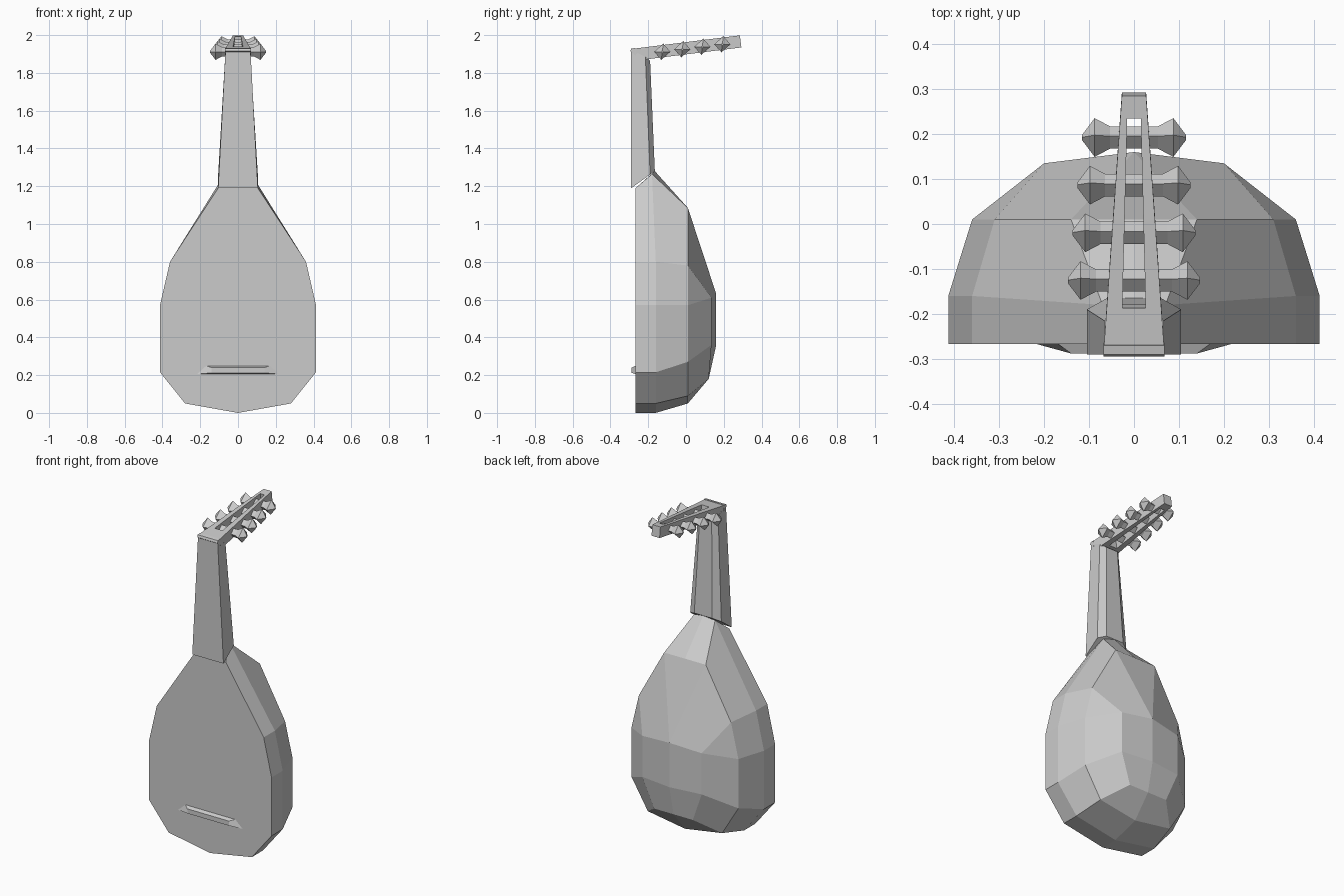
import bpy, bmesh
from mathutils import Vector

cube = bpy.data.objects.get("Cube")
if cube:
    bpy.data.objects.remove(cube, do_unlink=True)

grey = bpy.data.materials.new("plain_grey")
grey.use_nodes = True
grey.diffuse_color = (0.6, 0.6, 0.6, 1)
grey.node_tree.nodes["Principled BSDF"].inputs["Base Color"].default_value = (0.6, 0.6, 0.6, 1)


def finish(name, bm, mirror=False):
    """Weld, orient and link a mesh, optionally mirrored over x."""
    bmesh.ops.remove_doubles(bm, verts=bm.verts, dist=0.0005)
    mesh = bpy.data.meshes.new(name)
    if mirror:
        half = bm.copy()
        bmesh.ops.scale(half, vec=(-1, 1, 1), verts=half.verts)
        half.to_mesh(mesh)
        half.free()
        bm.from_mesh(mesh)
        bmesh.ops.remove_doubles(bm, verts=bm.verts, dist=0.0005)
    bmesh.ops.recalc_face_normals(bm, faces=bm.faces)
    bm.to_mesh(mesh)
    bm.free()
    obj = bpy.data.objects.new(name, mesh)
    mesh.materials.append(grey)
    bpy.context.collection.objects.link(obj)
    return obj


def face(bm, points):
    """Add a face, dropping repeated points."""
    unique = []
    for p in points:
        if tuple(p) not in unique:
            unique.append(tuple(p))
    if len(unique) > 2:
        bm.faces.new([bm.verts.new(p) for p in unique])


def strip(bm, a, b, closed=False):
    """Bridge two rows of points."""
    n = len(a)
    for i in range(n if closed else n - 1):
        j = (i + 1) % n
        face(bm, (a[i], a[j], b[j], b[i]))


# Body: half outlines from the flat soundboard to the bowl's spine
outline = [(0, 0), (.28, .05), (.413, .215), (.413, .57), (.36, .80)]
board = [(x, -.267, z) for x, z in outline] + [(.105, -.267, 1.19), (0, -.267, 1.19)]
side = [(x, -.16, z) for x, z in outline] + [(.07, -.18, 1.265), (0, -.165, 1.28)]
crease = [(x, .01, z) for x, z in
          [(0, .05), (.25, .09), (.36, .27), (.36, .57), (.31, .78), (.14, 1.085), (0, 1.085)]]
low, top = (0, .16, .36), (0, .16, .63)
shoulder = (.2, .135, .61)
back = [(0, .12, .18), (.13, .12, .18), (.2, .135, .36), shoulder, shoulder, top, top]
bm = bmesh.new()
face(bm, board)
for a, b in ((board, side), (side, crease), (crease, back)):
    strip(bm, a, b)
face(bm, (back[0], back[1], back[2], low))
face(bm, (low, back[2], shoulder, top))
finish("body", bm, mirror=True)

# Neck: tapered six-sided section, slanted at both ends
bm = bmesh.new()
foot = [(.105, -.29, 1.19), (.105, -.19, 1.262), (.06, -.165, 1.28)]
head_end = [(.066, -.29, 1.92), (.066, -.215, 1.885), (.04, -.19, 1.865)]
loops = [row + [(-x, y, z) for x, y, z in reversed(row)] for row in (foot, head_end)]
strip(bm, *loops, closed=True)
for loop in loops:
    face(bm, loop)
finish("neck", bm)

# Peg box: tapered slotted frame leaning back from the neck
SLOPE = 0.125


def tilt(x, y, drop):
    """Point on the tilted peg box, measured down from its upper face."""
    return (x, y + drop * SLOPE, 1.963 + SLOPE * y - drop)


outer = [(-.067, -.275), (.067, -.275), (.027, .285), (-.027, .285)]
slot = [(-.026, -.187), (.026, -.187), (.015, .235), (-.015, .235)]
bm = bmesh.new()
rings = [[tilt(x, y, d) for x, y in loop]
         for loop, d in ((outer, 0), (outer, .064), (slot, .064), (slot, 0))]
for i in range(4):
    strip(bm, rings[i], rings[(i + 1) % 4], closed=True)
finish("peg_box", bm)

# Nut: small cap joining the neck front to the peg box
bm = bmesh.new()
profile = [(-.295, 1.915), (-.29, 1.928), (-.27, 1.932), (-.265, 1.89)]
ends = [[(x, y, z) for y, z in profile] for x in (-.068, .068)]
strip(bm, *ends, closed=True)
for loop in ends:
    face(bm, loop)
finish("nut", bm)

# Pegs: four-sided spindles through the peg box, a knob at each end
for i in range(4):
    y = -.13 + i * .106
    tip = .147 - i * .0105
    centre = Vector(tilt(0, y, .035))
    stations = [(tip, .006), (tip - .028, .043), (tip - .062, .025)]
    stations += [(-x, r) for x, r in reversed(stations)]
    bm = bmesh.new()
    rows = [[centre + Vector((x, r * c, r * s))
             for c, s in ((1, 0), (.12, 1), (-1, 0), (-.12, -1))] for x, r in stations]
    for a, b in zip(rows, rows[1:]):
        strip(bm, a, b, closed=True)
    face(bm, rows[0])
    face(bm, rows[-1])
    finish(f"peg_{i + 1}", bm)

# Bridge: low bar with bevelled ends on the soundboard
base = [(-.22, -.266, .205), (.22, -.266, .205), (.17, -.266, .25), (-.17, -.266, .25)]
crest = [(-.14, -.288, .212), (.14, -.288, .212), (.14, -.288, .24), (-.14, -.288, .24)]
bm = bmesh.new()
strip(bm, base, crest, closed=True)
face(bm, base)
face(bm, crest)
finish("bridge", bm)
